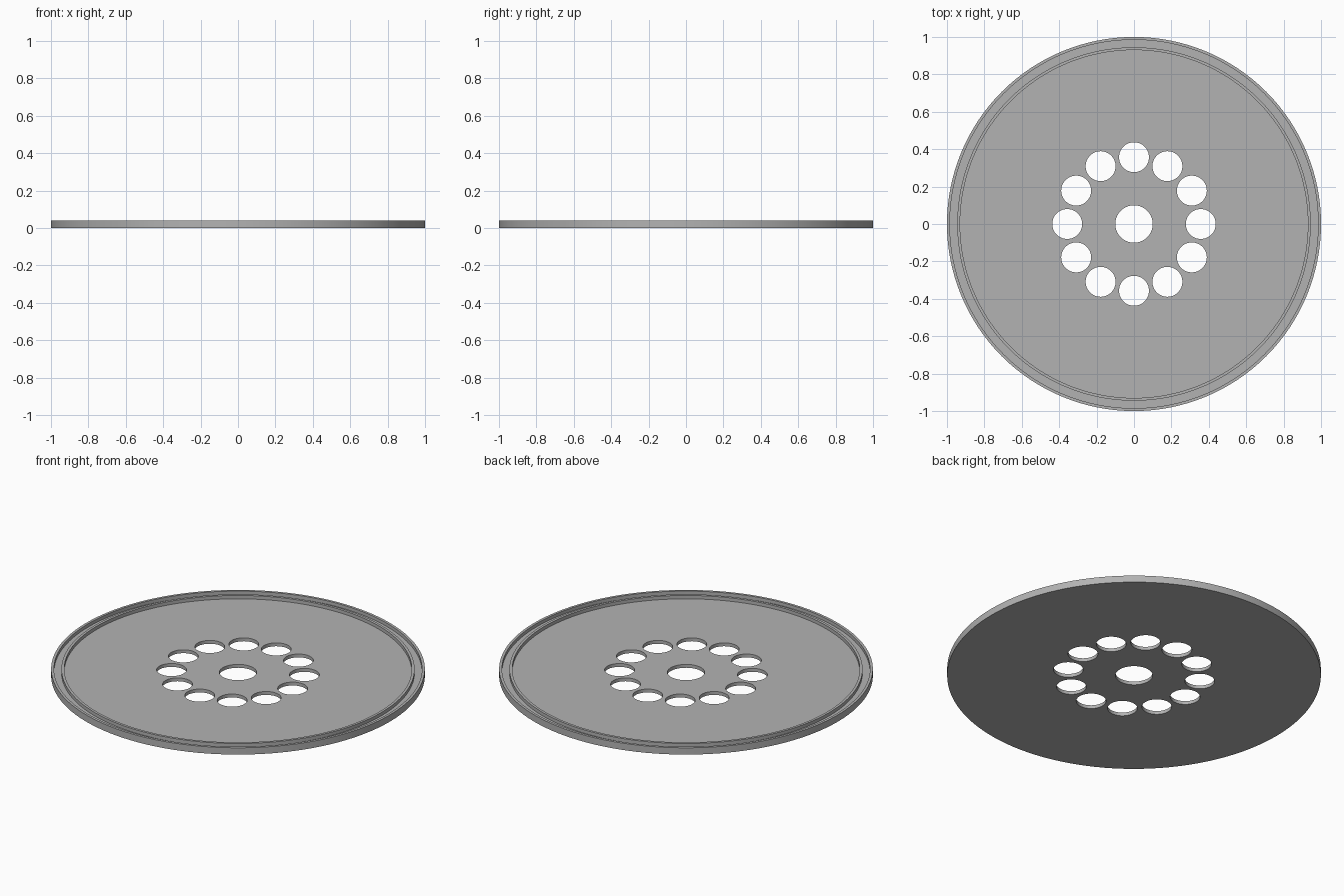
import bpy, bmesh, math

if "Cube" in bpy.data.objects:
    bpy.data.objects.remove(bpy.data.objects["Cube"])

PLATE_TOP, RIM_TOP = 0.02, 0.04
SEGMENTS = 128

grey = bpy.data.materials.new("plain_grey")
grey.use_nodes = True
colour = (0.45, 0.45, 0.45, 1)
grey.diffuse_color = colour
grey.node_tree.nodes["Principled BSDF"].inputs["Base Color"].default_value = colour


def lathe(name, profile):
    """Revolve a closed (radius, height) profile around z; radius 0 is the axis."""
    bm = bmesh.new()
    rings = []
    for r, z in profile:
        if r == 0:
            rings.append([bm.verts.new((0, 0, z))] * SEGMENTS)
        else:
            rings.append([bm.verts.new((r * math.cos(a), r * math.sin(a), z))
                          for a in (math.tau * i / SEGMENTS for i in range(SEGMENTS))])
    for low, high in zip(rings, rings[1:]):
        for i in range(SEGMENTS):
            j = (i + 1) % SEGMENTS
            bm.faces.new(dict.fromkeys((low[i], low[j], high[j], high[i])))
    bmesh.ops.recalc_face_normals(bm, faces=bm.faces)
    mesh = bpy.data.meshes.new(name)
    bm.to_mesh(mesh)
    bm.free()
    obj = bpy.data.objects.new(name, mesh)
    bpy.context.collection.objects.link(obj)
    mesh.materials.append(grey)
    return obj


# Round plate with an outer rim, a groove and a thin inner ridge
disc = lathe("grooved_disc", [
    (0, 0), (1, 0), (1, RIM_TOP), (0.985, RIM_TOP), (0.985, PLATE_TOP),
    (0.945, PLATE_TOP), (0.945, RIM_TOP), (0.93, RIM_TOP),
    (0.93, PLATE_TOP), (0, PLATE_TOP)])

# Cutters: centre hole and a ring of twelve holes
holes = [(0, 0, 0.1)]
for i in range(12):
    a = math.tau * i / 12
    holes.append((0.357 * math.cos(a), 0.357 * math.sin(a), 0.08))
bm = bmesh.new()
for x, y, r in holes:
    made = bmesh.ops.create_cone(bm, cap_ends=True, segments=64,
                                 radius1=r, radius2=r, depth=0.2)
    bmesh.ops.translate(bm, verts=made["verts"], vec=(x, y, 0))
mesh = bpy.data.meshes.new("hole_cutters")
bm.to_mesh(mesh)
bm.free()
mesh.materials.append(grey)
cutter = bpy.data.objects.new("hole_cutters", mesh)
bpy.context.collection.objects.link(cutter)

cut = disc.modifiers.new("holes", "BOOLEAN")
cut.operation = "DIFFERENCE"
cut.solver = "EXACT"
cut.object = cutter

# Apply the cut, drop the helper and smooth the round walls
bpy.ops.object.select_all(action="DESELECT")
disc.select_set(True)
bpy.context.view_layer.objects.active = disc
bpy.ops.object.modifier_apply(modifier=cut.name)
bpy.data.objects.remove(cutter)
bpy.ops.object.shade_smooth_by_angle(angle=math.radians(30))
